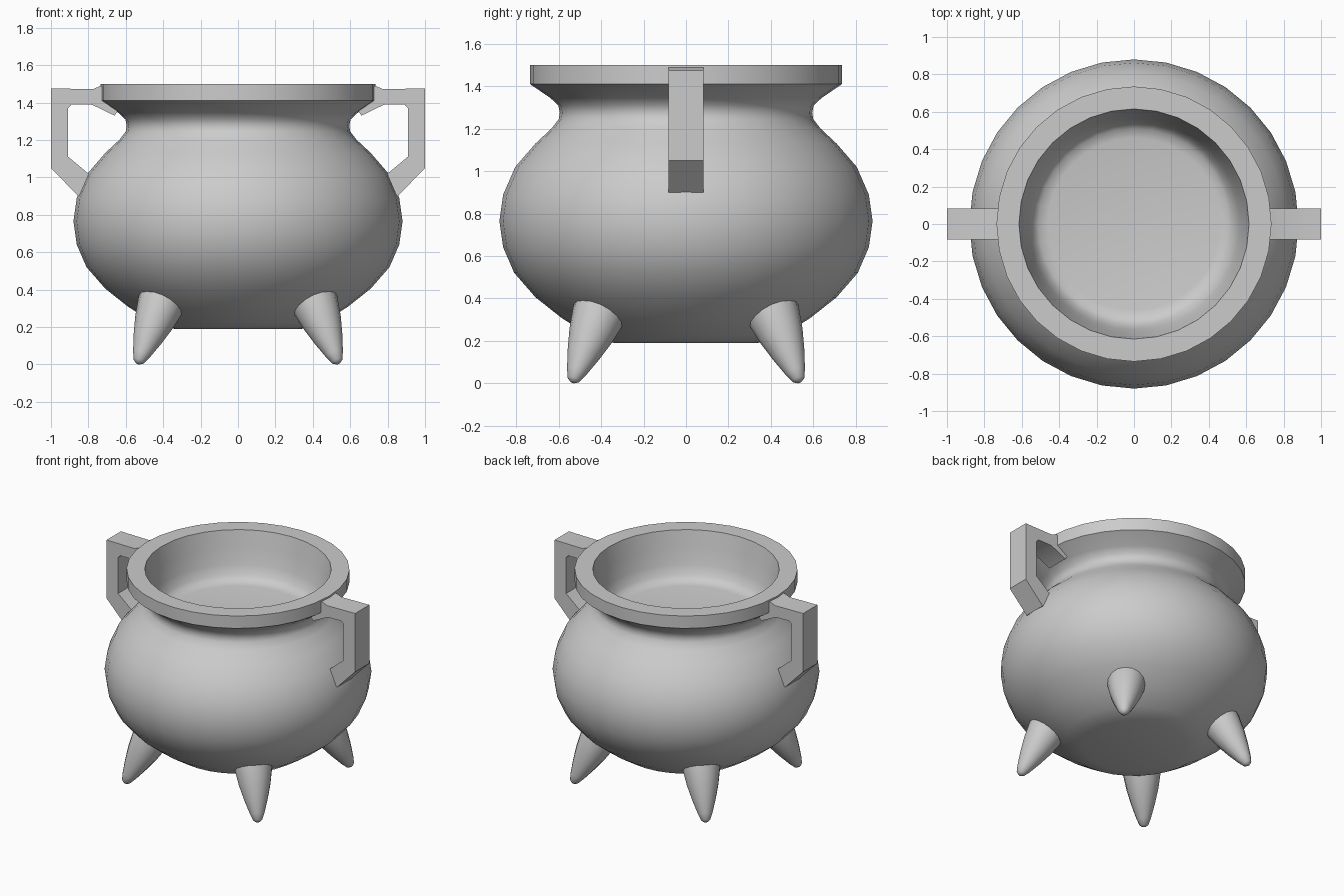
import bpy, bmesh, math
from mathutils import Vector

if "Cube" in bpy.data.objects:
    bpy.data.objects.remove(bpy.data.objects["Cube"])


def make_object(name, bm, angle=40):
    bmesh.ops.remove_doubles(bm, verts=bm.verts[:], dist=1e-5)
    bmesh.ops.recalc_face_normals(bm, faces=bm.faces[:])
    mesh = bpy.data.meshes.new(name)
    bm.to_mesh(mesh)
    bm.free()
    ob = bpy.data.objects.new(name, mesh)
    bpy.context.collection.objects.link(ob)
    bpy.ops.object.select_all(action='DESELECT')
    ob.select_set(True)
    bpy.context.view_layer.objects.active = ob
    bpy.ops.object.shade_smooth_by_angle(angle=math.radians(angle))
    return ob


def lathe(name, profile, sides, angle=40):
    """Revolve (radius, z) points around z; both ends closed by a cap."""
    bm = bmesh.new()
    rings = [[bm.verts.new((r * math.cos(2 * math.pi * i / sides),
                            r * math.sin(2 * math.pi * i / sides), z))
              for i in range(sides)] for r, z in profile]
    for a, b in zip(rings, rings[1:]):
        for i in range(sides):
            j = (i + 1) % sides
            bm.faces.new((a[i], a[j], b[j], b[i]))
    bm.faces.new(rings[0])
    bm.faces.new(rings[-1])
    return make_object(name, bm, angle)


# Pot: outer belly, neck, rim, then the inner wall down to the shallow floor
lathe("cauldron_body", [
    (0.34, 0.19), (0.46, 0.225), (0.59, 0.31), (0.71, 0.405), (0.81, 0.52),
    (0.862, 0.64), (0.88, 0.765), (0.862, 0.89), (0.805, 1.02), (0.71, 1.13),
    (0.635, 1.20), (0.60, 1.245), (0.595, 1.275), (0.602, 1.31), (0.64, 1.345),
    (0.735, 1.41), (0.735, 1.50), (0.615, 1.50), (0.59, 1.38),
    (0.565, 1.27), (0.54, 1.205), (0.51, 1.175), (0.46, 1.165)], 32)

# Four spike feet splayed along the diagonals
for name, sx, sy in (("front_left_foot", -1, -1), ("front_right_foot", 1, -1),
                     ("back_left_foot", -1, 1), ("back_right_foot", 1, 1)):
    base = Vector((0.415 * sx, 0.415 * sy, 0.315))
    axis = Vector((0.535 * sx, 0.535 * sy, 0.005)) - base
    n = axis.length
    foot = lathe(name, [(0.13, -0.06), (0.125, 0), (0.105, 0.3 * n),
                        (0.078, 0.58 * n), (0.048, 0.84 * n),
                        (0.03, 0.96 * n), (0.012, n)], 16, 60)
    foot.location = base
    foot.rotation_euler = axis.to_track_quat('Z', 'Y').to_euler()

# Angular side handles: an extruded bracket outline, mirrored
outline = [(0.70, 1.49), (0.74, 1.487), (0.775, 1.472), (1.0, 1.475),
           (1.0, 1.05), (0.855, 0.90), (0.79, 0.90), (0.76, 1.0), (0.80, 1.02),
           (0.908, 1.11), (0.908, 1.37), (0.89, 1.39), (0.78, 1.388),
           (0.66, 1.33), (0.64, 1.36), (0.70, 1.43)]
for name, s in (("left_handle", -1), ("right_handle", 1)):
    bm = bmesh.new()
    face = bm.faces.new([bm.verts.new((s * x, -0.082, z)) for x, z in outline])
    ext = bmesh.ops.extrude_face_region(bm, geom=[face], use_keep_orig=True)
    bmesh.ops.translate(bm, vec=(0, 0.164, 0), verts=[
        v for v in ext["geom"] if isinstance(v, bmesh.types.BMVert)])
    make_object(name, bm, 30)
